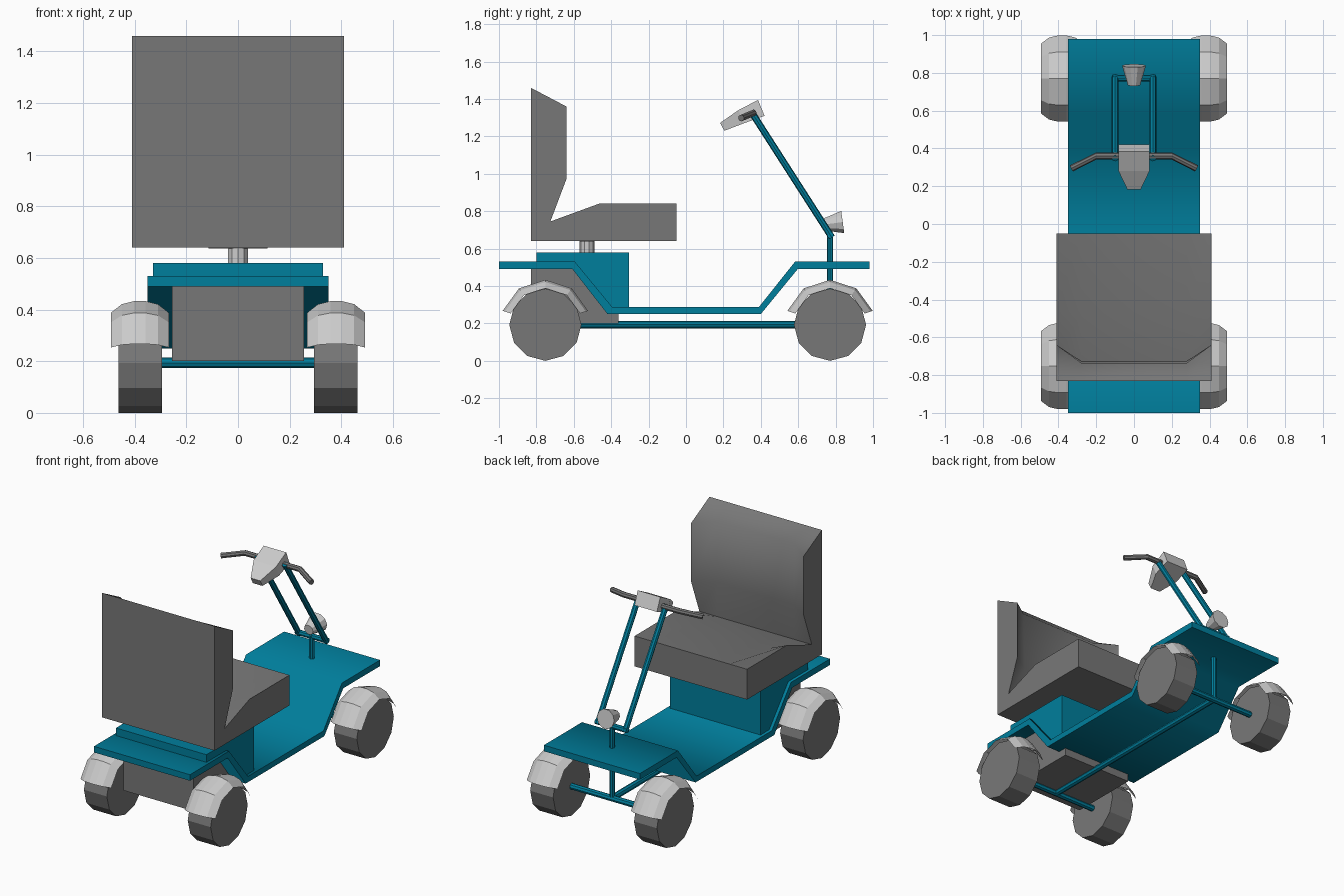
import bpy, bmesh
from math import sin, cos, radians, pi
from mathutils import Vector

if "Cube" in bpy.data.objects:
    bpy.data.objects.remove(bpy.data.objects["Cube"])

blue = bpy.data.materials.new("blue_paint")
blue.diffuse_color = (0.0, 0.21, 0.335, 1)
blue.use_nodes = True
blue.node_tree.nodes["Principled BSDF"].inputs["Base Color"].default_value = blue.diffuse_color
dark = bpy.data.materials.new("dark_grey")
dark.diffuse_color = (0.187, 0.187, 0.187, 1)
dark.use_nodes = True
dark.node_tree.nodes["Principled BSDF"].inputs["Base Color"].default_value = dark.diffuse_color


def make(name, verts, faces, mat=None, smooth=None):
    me = bpy.data.meshes.new(name)
    me.from_pydata(verts, [], faces)
    bm = bmesh.new()
    bm.from_mesh(me)
    bmesh.ops.recalc_face_normals(bm, faces=bm.faces)
    bm.to_mesh(me)
    bm.free()
    ob = bpy.data.objects.new(name, me)
    bpy.context.collection.objects.link(ob)
    if mat:
        me.materials.append(mat)
    if smooth:
        bpy.ops.object.select_all(action='DESELECT')
        ob.select_set(True)
        bpy.context.view_layer.objects.active = ob
        bpy.ops.object.shade_smooth_by_angle(angle=radians(smooth))
    return ob


def loft(name, rings, mat=None, caps=True, closed=True, smooth=None):
    """Skin a list of equal-length rings of points."""
    n = len(rings[0])
    verts = [p for r in rings for p in r]
    faces = []
    for k in range(len(rings) - 1):
        for i in range(n if closed else n - 1):
            j = (i + 1) % n
            faces.append((k * n + i, k * n + j, (k + 1) * n + j, (k + 1) * n + i))
    if caps:
        faces += [tuple(range(n)), tuple(range((len(rings) - 1) * n, len(rings) * n))]
    return make(name, verts, faces, mat, smooth)


def prism(name, profile, half, mat=None, smooth=None):
    """Extrude a (y, z) side profile across x."""
    return loft(name, [[(x, y, z) for y, z in profile] for x in (-half, half)], mat, smooth=smooth)


def tube(name, path, r, mat=None, sides=8, r2=None):
    """Sweep a circle along a path, mitred at the bends."""
    pts = [Vector(p) for p in path]
    r2 = r if r2 is None else r2
    rings = []
    for k, p in enumerate(pts):
        t = (pts[min(k + 1, len(pts) - 1)] - pts[max(k - 1, 0)]).normalized()
        ref = Vector((0, 0, 1)) if abs(t.z) < 0.9 else Vector((1, 0, 0))
        u = t.cross(ref).normalized()
        v = u.cross(t)
        rad = r + (r2 - r) * k / (len(pts) - 1)
        rings.append([p + rad * (cos(a) * u + sin(a) * v)
                      for a in (2 * pi * i / sides for i in range(sides))])
    return loft(name, rings, mat)


# Bent deck plate, smooth over its bends
prism("deck", [(-1, .53), (-.594, .53), (-.395, .288), (.39, .288), (.583, .53), (.98, .53),
               (.98, .49), (.597, .49), (.40, .25), (-.42, .25), (-.607, .49), (-1, .49)],
      .35, blue, smooth=60)

# Box under the seat, and motor housing running up through the deck into it
prism("seat_box", [(-.80, .52), (-.80, .58), (-.305, .58), (-.305, .28), (-.40, .28), (-.60, .52)],
      .33, blue)
prism("motor_housing", [(-.83, .20), (-.83, .50), (-.36, .50), (-.36, .20)], .255, dark)

# Seat: full bolsters at the sides, scooped in the middle
bolster = [(-.83, .64), (-.83, 1.46), (-.64, 1.36), (-.64, .97),
           (-.725, .745), (-.465, .84), (-.05, .84), (-.05, .64)]
scoop = [(-.83, .64), (-.83, 1.46), (-.735, 1.37), (-.725, .97),
         (-.725, .745), (-.465, .785), (-.05, .84), (-.05, .64)]
loft("seat", [[(x, y, z) for y, z in (bolster if abs(x) > .4 else scoop)]
              for x in (-.41, -.28, .28, .41)], dark, smooth=65)
tube("seat_post", [(0, -.53, .57), (0, -.53, .65)], .04, sides=10)
prism("seat_plate", [(-.57, .637), (-.57, .645), (-.49, .645), (-.49, .637)], .115, dark)

# Wheels, fenders and axles
R = .193
fender_section = [(-.112, .195), (-.07, .228), (-.022, .24), (.022, .24), (.07, .228), (.112, .195)]
for end, yc in (("rear", -.752), ("front", .77)):
    tube(end + "_axle", [(-.31, yc, .194), (.31, yc, .194)], .02, blue)
    for side, s in (("left", -1), ("right", 1)):
        tube(f"{end}_{side}_wheel", [(s * .295, yc, R), (s * .462, yc, R)], R, dark, sides=12)
        loft(f"{end}_{side}_fender",
             [[(s * .38 + dx, yc + r * cos(radians(a)), R + r * sin(radians(a)))
               for dx, r in fender_section] for a in range(18, 163, 36)],
             caps=False, closed=False)

# Chassis tube and steering column
tube("chassis_tube", [(0, -.752, .194), (0, .77, .194)], .02, blue)
tube("steering_column", [(0, .77, .19), (0, .77, .68)], .017, blue)
tube("fork_crossbar", [(-.115, .772, .672), (.115, .772, .672)], .018, blue)
for side, s in (("left", -1), ("right", 1)):
    tube(side + "_fork_tube", [(s * .1, .78, .66), (s * .1, .347, 1.335)], .018, blue)

# Handlebar with swept-back grips
tube("handlebar", [(-.33, .295, 1.298), (-.20, .36, 1.325), (.20, .36, 1.325), (.33, .295, 1.298)],
     .018, dark)

# Control head, tapering toward the rider
head = [(.082, .385, 1.395, .42, 1.31), (.082, .28, 1.34, .31, 1.27), (.035, .182, 1.272, .205, 1.23)]
loft("control_head", [[(-w, ty, tz), (w, ty, tz), (w, by, bz), (-w, by, bz)]
                      for w, ty, tz, by, bz in head])

# Headlight
tube("headlight", [(0, .735, .728), (0, .838, .742)], .033, sides=10, r2=.063)
